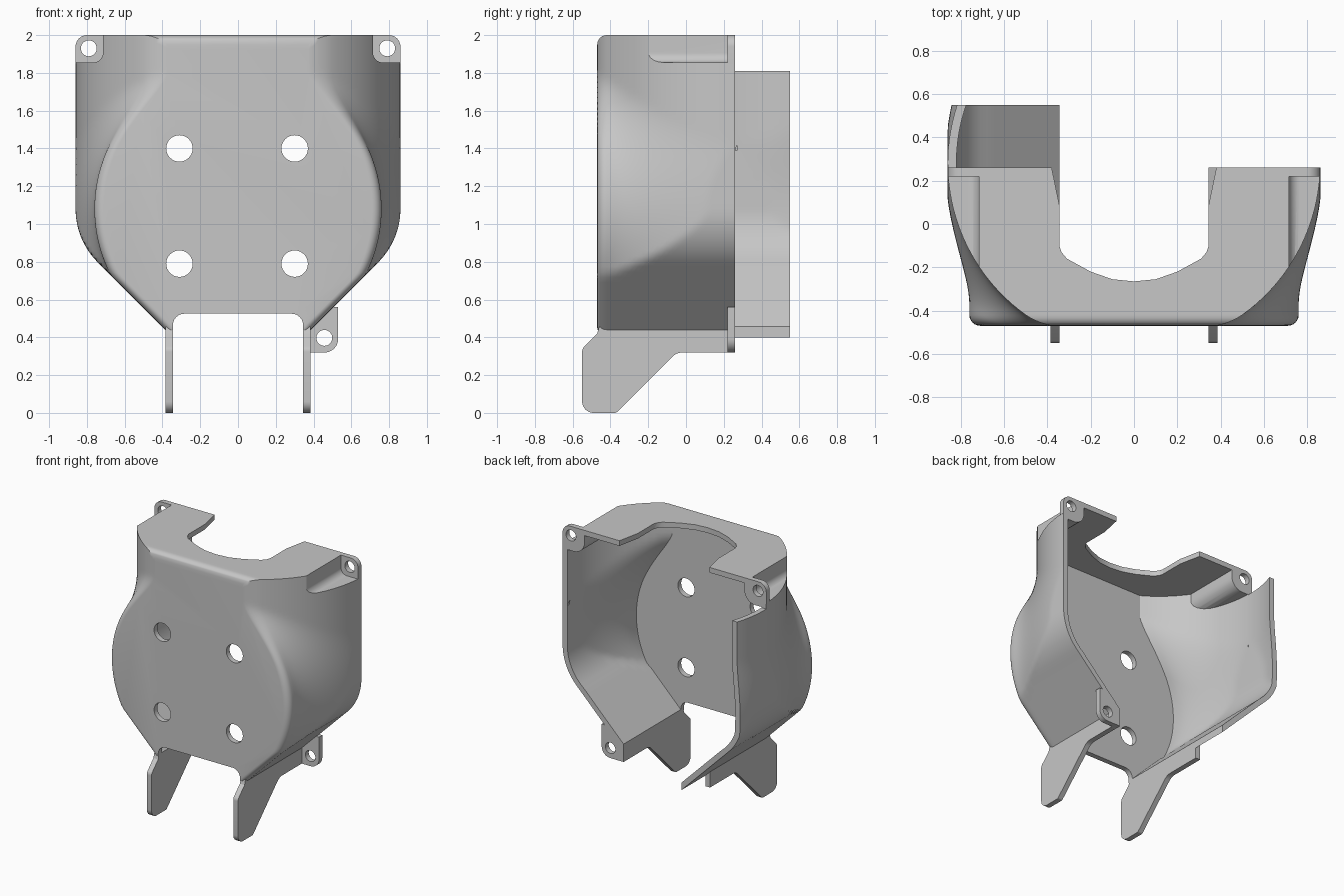
import bpy, bmesh
from math import sqrt, sin, cos, pi
from mathutils import Vector

if "Cube" in bpy.data.objects:
    bpy.data.objects.remove(bpy.data.objects["Cube"], do_unlink=True)

grey = bpy.data.materials.new("plain_grey")
grey.use_nodes = True
grey.diffuse_color = (0.57, 0.57, 0.57, 1)
grey.node_tree.nodes["Principled BSDF"].inputs["Base Color"].default_value = grey.diffuse_color

FRONT, BACK, TOP, WALL = -0.47, 0.26, 2.0, 0.04


def to_object(name, bm):
    bmesh.ops.recalc_face_normals(bm, faces=bm.faces)
    mesh = bpy.data.meshes.new(name)
    bm.to_mesh(mesh)
    bm.free()
    mesh.materials.append(grey)
    obj = bpy.data.objects.new(name, mesh)
    bpy.context.collection.objects.link(obj)
    return obj


def rounded(corners, steps=6):
    """Outline from (u, v, radius) corners, each corner eased with an arc."""
    out = []
    for i, (u, v, r) in enumerate(corners):
        p = Vector((u, v))
        if r == 0:
            out.append(p)
            continue
        a = (Vector(corners[i - 1][:2]) - p).normalized()
        b = (Vector(corners[(i + 1) % len(corners)][:2]) - p).normalized()
        half = a.angle(b) / 2
        centre = p + (a + b).normalized() * r / sin(half)
        start = p + a * r * cos(half) / sin(half) - centre
        end = p + b * r * cos(half) / sin(half) - centre
        for k in range(steps + 1):
            out.append(centre + start.lerp(end, k / steps).normalized() * r)
    return out


def circle(u, v, r, n=32):
    return [(u + r * cos(2 * pi * i / n), v + r * sin(2 * pi * i / n)) for i in range(n)]


def prism(name, outline, axis, a, b):
    """Extrude an outline along the x, y or z axis from a to b."""
    place = {"x": lambda u, v, w: (w, u, v),
             "y": lambda u, v, w: (u, w, v),
             "z": lambda u, v, w: (u, v, w)}[axis]
    bm = bmesh.new()
    near = [bm.verts.new(place(u, v, a)) for u, v in outline]
    far = [bm.verts.new(place(u, v, b)) for u, v in outline]
    bm.faces.new(near)
    bm.faces.new(far)
    for i in range(len(near)):
        bm.faces.new((near[i - 1], near[i], far[i], far[i - 1]))
    return to_object(name, bm)


def cut(obj, cutter, keep=False):
    mod = obj.modifiers.new("cut", "BOOLEAN")
    mod.operation, mod.solver, mod.object = "DIFFERENCE", "EXACT", cutter
    bpy.context.view_layer.objects.active = obj
    bpy.ops.object.modifier_apply(modifier=mod.name)
    if not keep:
        bpy.data.objects.remove(cutter, do_unlink=True)


def half_width(y, z):
    """Upright cylinder blended with a round front drum, tapered at the foot."""
    upright = sqrt(0.86 ** 2 - (y - 0.28) ** 2)
    drum = sqrt(max(0, 0.76 ** 2 - (z - 1.08) ** 2))
    blend = 0.2
    near = max(0, 1 - abs(upright - drum) / blend)
    w = max(upright, drum) + blend * near * near / 4
    r = 0.4
    if z > 1.08:
        limit = 0.86
    elif z > 1.08 - r * sqrt(0.5):
        limit = 0.86 - r + sqrt(r * r - (z - 1.08) ** 2)
    else:
        limit = z - 0.055
    return min(w, limit)


def loft(name, y0, y1, z0, z1, offset=0, fillet=0, ny=28, nz=56):
    """Solid following half_width, drawn in by offset, with a rounded front rim."""
    ys = [y0 + fillet * (1 - cos(k * pi / 12)) for k in range(6)] if fillet else []
    ys += [y0 + fillet + (y1 - y0 - fillet) * k / ny for k in range(ny + 1)]
    bm, rings, e = bmesh.new(), [], 0.005
    for y in ys:
        dy = y - y0
        inset = fillet - sqrt(max(0, fillet ** 2 - (fillet - dy) ** 2)) if dy < fillet else 0
        side = []
        for k in range(nz + 1):
            z = z0 + (z1 - inset - z0) * k / nz
            w = half_width(y, z)
            wy = (half_width(y + e, z) - half_width(y - e, z)) / (2 * e)
            wz = (half_width(y, z + e) - half_width(y, z - e)) / (2 * e)
            side.append((w - inset - offset * min(2.2, sqrt(1 + wy * wy + wz * wz)), z))
        ring = side + [(-w, z) for w, z in reversed(side)]
        rings.append([bm.verts.new((x, y, z)) for x, z in ring])
    bm.faces.new(rings[0])
    bm.faces.new(rings[-1])
    for a, b in zip(rings, rings[1:]):
        for i in range(len(a)):
            bm.faces.new((a[i - 1], a[i], b[i], b[i - 1]))
    return to_object(name, bm)


def pocket(sign, grow, y1):
    x, z = 0.715 - grow, 1.855 - grow
    pts = rounded([(x, z, 0.05 + grow), (1.1, z, 0), (1.1, 2.2, 0), (x, 2.2, 0)])
    return prism("pocket_cutter", [(sign * u, v) for u, v in pts], "y", -0.7, y1)


# Hollow cover and rear side wall
cover = loft("cover", FRONT, BACK, 0.44, TOP, fillet=0.05)
rear_wall = loft("rear_side_wall", BACK, 0.55, 0.39, 1.81, ny=10)
cavity = loft("cavity_cutter", FRONT + WALL, 0.6, 0.36, TOP - WALL, offset=WALL)
cut(rear_wall, cavity, keep=True)
cut(rear_wall, prism("half_cutter", [(-0.345, 0), (1.2, 0), (1.2, 2.2), (-0.345, 2.2)], "y", 0, 1))

# Screw pockets sunk in the upper corners, walled on the inside
for s in (1, -1):
    cut(cavity, pocket(s, WALL, 0.8))
    cut(cover, pocket(s, 0, 0.8))
cut(cover, cavity)

# Opening in the top plate
half = [(0.39, 0.3), (0.38, 0.26), (0.345, 0.09), (0.345, -0.1), (0.335, -0.13),
        (0.31, -0.16), (0.2, -0.22), (0.1, -0.255), (0, -0.265)]
notch = half + [(-x, y) for x, y in reversed(half[:-1])]
cut(cover, prism("notch_cutter", notch, "z", 1.8, 2.2))

# Opening between the legs
gap = rounded([(-0.345, 0.2, 0), (0.345, 0.2, 0), (0.345, 0.525, 0.06), (-0.345, 0.525, 0.06)])
cut(cover, prism("gap_cutter", gap, "y", -0.7, 0.7))

# Four mounting holes in the front
for x in (-0.31, 0.3):
    for z in (0.79, 1.4):
        cut(cover, prism("hole_cutter", circle(x, z, 0.07), "y", -0.6, -0.3))

parts = [cover, rear_wall]

# Legs
leg = rounded([(-0.55, 0, 0.06), (-0.37, 0, 0.02), (-0.05, 0.32, 0.08), (BACK, 0.32, 0),
               (BACK, 0.455, 0), (-0.46, 0.455, 0), (-0.47, 0.42, 0), (-0.55, 0.34, 0.04)])
for side, s in (("left", 1), ("right", -1)):
    parts.append(prism(side + "_leg", leg, "x", s * 0.345, s * 0.385))

    # Upper screw tabs
    tab = rounded([(0.70, 1.85, 0), (0.86, 1.85, 0), (0.86, 2, 0.06), (0.70, 2, 0)])
    ear = prism(side + "_upper_tab", [(s * u, v) for u, v in tab], "y", 0.22, BACK)
    cut(ear, prism("hole_cutter", circle(s * 0.79, 1.93, 0.042), "y", 0, 0.5))
    parts.append(ear)

# Lower screw tab on one side
tab = rounded([(0.375, 0.32, 0), (0.53, 0.32, 0.07), (0.53, 0.56, 0), (0.49, 0.56, 0), (0.375, 0.45, 0)])
lower = prism("lower_tab", tab, "y", 0.22, BACK)
cut(lower, prism("hole_cutter", circle(0.457, 0.397, 0.042), "y", 0, 0.5))
parts.append(lower)

# Smooth curved faces, keep edges sharp
bpy.ops.object.select_all(action="DESELECT")
for obj in parts:
    obj.select_set(True)
bpy.context.view_layer.objects.active = cover
bpy.ops.object.shade_smooth_by_angle(angle=0.5)
